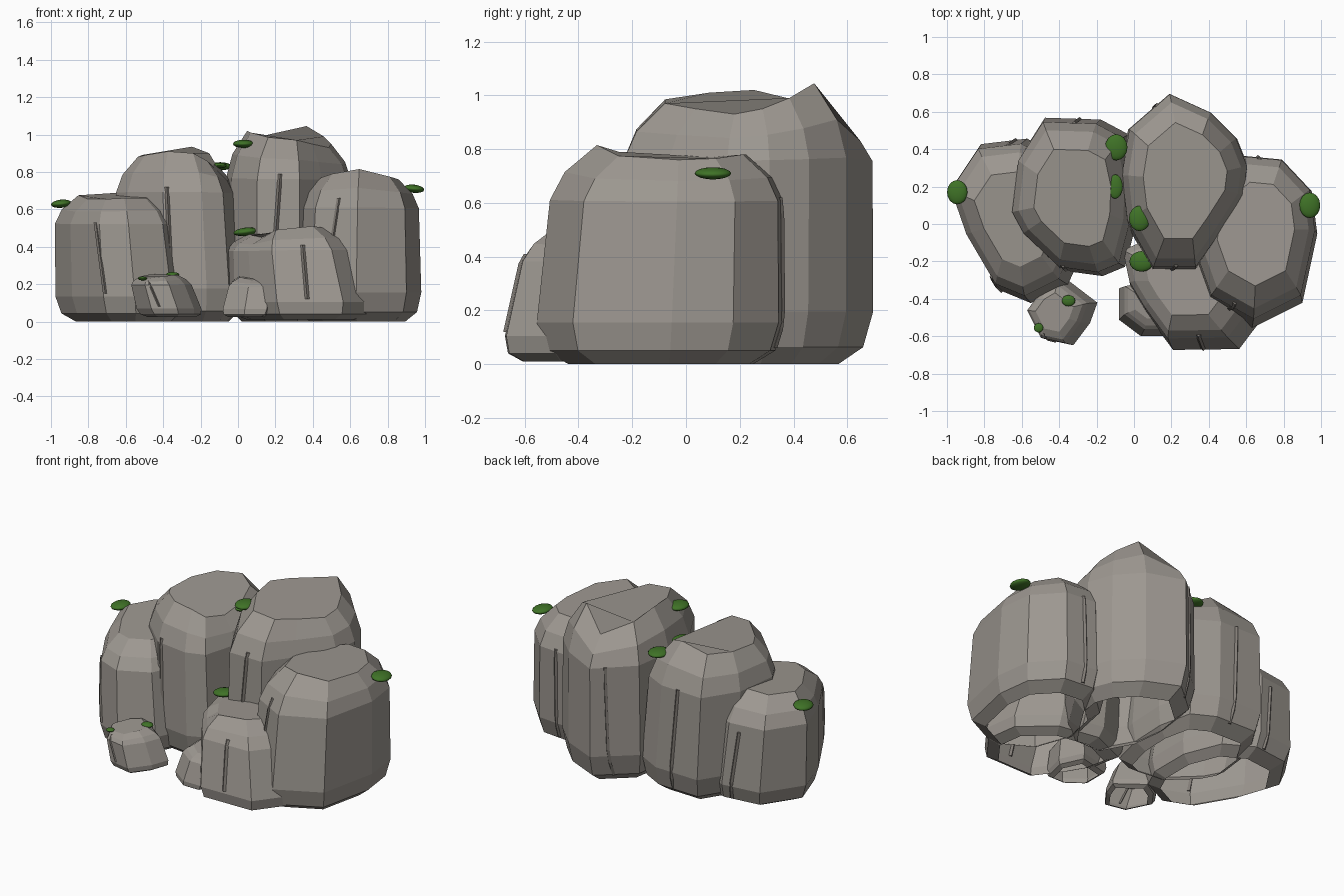
import bpy, bmesh
from mathutils import Vector
from mathutils.bvhtree import BVHTree

default_cube = bpy.data.objects.get("Cube")
if default_cube:
    bpy.data.objects.remove(default_cube, do_unlink=True)


def make_material(name, colour):
    mat = bpy.data.materials.new(name)
    mat.use_nodes = True
    rgba = (*colour, 1)
    mat.diffuse_color = rgba
    mat.node_tree.nodes["Principled BSDF"].inputs["Base Color"].default_value = rgba
    return mat


stone = make_material("warm grey stone", (0.335, 0.31, 0.28))
dark_stone = make_material("dark crack stone", (0.22, 0.2, 0.18))
moss_green = make_material("moss green", (0.05, 0.17, 0.02))

# Boulder profile: (height fraction, outline scale, share of the rim's own height)
PROFILE = [(0, .74, 0), (.065, .93, 0), (.2, 1, 0), (.78, .96, .1), (.89, .86, .6), (1, .63, 1)]


def add_mesh_object(name, bm, mat):
    mesh = bpy.data.meshes.new(name)
    bm.to_mesh(mesh)
    mesh.materials.append(mat)
    obj = bpy.data.objects.new(name, mesh)
    bpy.context.collection.objects.link(obj)


def boulder(name, outline, base, rim, lean=(0, 0), taper=0):
    """Loft a faceted, open-based boulder from its plan outline and rim heights."""
    bm = bmesh.new()
    points = [Vector(p) for p in outline]
    n = len(points)
    centre = sum(points, Vector((0, 0))) / n
    mean_rim = sum(rim) / n
    rings = []
    for height, scale, share in PROFILE:
        middle = centre + Vector(lean) * height
        ring = []
        for p, rim_z in zip(points, rim):
            xy = middle + (p - centre) * (scale - taper * height)
            z = base + (mean_rim - base) * height + (rim_z - mean_rim) * share
            ring.append(bm.verts.new((xy.x, xy.y, z)))
        rings.append(ring)
    for low, high in zip(rings, rings[1:]):
        for i in range(n):
            j = (i + 1) % n
            bm.faces.new((low[i], low[j], high[j], high[i]))
    bm.faces.new(rings[-1])
    bmesh.ops.recalc_face_normals(bm, faces=bm.faces)
    surface = BVHTree.FromBMesh(bm)
    add_mesh_object(name, bm, stone)
    bm.free()
    return surface


def crack(name, surface, side, upper, lower, width=0.012):
    """Lay a thin four-sided strip down the front (-1) or back (1) of a boulder."""
    hits = []
    steps = 8
    for i in range(steps + 1):
        x, z = Vector(upper).lerp(Vector(lower), i / steps)
        hit = surface.ray_cast(Vector((x, side * 2, z)), Vector((0, -side, 0)))[0]
        if hit:
            hits.append(hit)
    bm = bmesh.new()
    rings = []
    for p in hits:
        corners = [(-width, 0), (0, -width), (width, 0), (0, width)]
        rings.append([bm.verts.new(p + Vector((dx, dy, 0))) for dx, dy in corners])
    for a, b in zip(rings, rings[1:]):
        for i in range(4):
            j = (i + 1) % 4
            bm.faces.new((a[i], a[j], b[j], b[i]))
    bm.faces.new(rings[0])
    bm.faces.new(rings[-1])
    bmesh.ops.recalc_face_normals(bm, faces=bm.faces)
    add_mesh_object(name, bm, dark_stone)
    bm.free()


def moss(name, location, rx, ry, lean=0):
    bpy.ops.mesh.primitive_uv_sphere_add(segments=16, ring_count=8, location=location,
                                         rotation=(0, lean, 0))
    obj = bpy.context.object
    obj.name = name
    obj.scale = (rx, ry, min(0.022, rx * 0.4))
    obj.data.materials.append(moss_green)
    bpy.ops.object.shade_smooth()


# Large boulders
right_rock = boulder("right_boulder", [
    (-.81, .43), (-.56, .46), (-.37, .35), (-.27, .1), (-.27, -.18), (-.34, -.33),
    (-.54, -.43), (-.71, -.36), (-.88, -.07), (-.97, .19)], 0,
    [.68, .69, .69, .68, .66, .66, .66, .655, .655, .675], lean=(-.055, .01), taper=.06)
mid_rock = boulder("middle_boulder", [
    (-.47, .57), (-.17, .56), (-.02, .48), (.03, .25), (.02, 0), (-.04, -.23),
    (-.16, -.28), (-.38, -.25), (-.58, -.06), (-.645, .06), (-.61, .35)], 0,
    [.9, .935, .9, .85, .83, .86, .9, .91, .89, .88, .89], lean=(-.035, 0), taper=.02)
tall_rock = boulder("tall_boulder", [
    (.19, .69), (.41, .59), (.55, .45), (.61, .3), (.59, .14), (.45, -.08),
    (.33, -.25), (.1, -.25), (-.04, 0), (-.07, .25), (-.03, .5)], 0,
    [.91, 1.045, .99, .95, .93, .95, .97, .985, 1.01, 1.02, .98],
    lean=(0, .015), taper=-.03)
left_rock = boulder("left_boulder", [
    (.58, .36), (.79, .34), (.95, .17), (.98, -.06), (.9, -.43), (.63, -.565),
    (.39, -.43), (.29, -.15), (.35, .15)], 0,
    [.78, .78, .765, .76, .775, .815, .79, .77, .77], lean=(.01, .035), taper=.03)
front_rock = boulder("front_boulder", [
    (.22, -.69), (.58, -.685), (.72, -.5), (.69, -.28), (.48, -.1), (.2, -.05),
    (-.05, -.16), (-.01, -.35), (.08, -.5)], .01,
    [.49, .51, .5, .5, .5, .48, .47, .46, .45], lean=(-.065, .055), taper=.09)

# Small stones
small_rock = boulder("small_right_stone", [
    (-.45, -.35), (-.35, -.29), (-.18, -.42), (-.22, -.53), (-.31, -.65),
    (-.45, -.62), (-.53, -.46)], .025,
    [.25, .255, .25, .25, .24, .23, .24], lean=(-.07, 0), taper=.05)
boulder("small_left_stone", [
    (-.09, -.35), (-.09, -.52), (.03, -.61), (.15, -.61), (.19, -.45), (.12, -.3)],
    .025, [.24, .235, .22, .225, .235, .24], lean=(.03, .04), taper=.1)

# Raised cracks down the fronts and backs
crack("right_front_crack", right_rock, -1, (-.76, .53), (-.71, .15))
crack("middle_front_crack", mid_rock, -1, (-.38, .72), (-.36, .3))
crack("tall_front_crack", tall_rock, -1, (.225, .79), (.2, .45))
crack("left_front_crack", left_rock, -1, (.54, .66), (.5, .4))
crack("front_boulder_crack", front_rock, -1, (.345, .41), (.37, .12))
crack("small_stone_crack", small_rock, -1, (-.48, .22), (-.42, .08), .007)
crack("right_back_crack", right_rock, 1, (-.67, .48), (-.62, .05))
crack("middle_back_crack", mid_rock, 1, (-.32, .7), (-.28, .05))
crack("tall_back_crack", tall_rock, 1, (.125, .76), (.105, .06))
crack("left_back_crack", left_rock, 1, (.67, .62), (.66, .06))

# Moss pads
moss("right_moss", (-.945, .17, .63), .055, .065, -.1)
moss("middle_back_moss", (-.095, .41, .83), .06, .07)
moss("middle_side_moss", (-.1, .2, .835), .04, .065)
moss("tall_moss", (.03, .03, .95), .057, .068)
moss("front_moss", (.04, -.2, .48), .065, .055, -.12)
moss("left_moss", (.94, .1, .71), .056, .068, .1)
moss("small_stone_moss", (-.35, -.41, .25), .036, .03)
moss("small_edge_moss", (-.51, -.555, .23), .025, .025)
